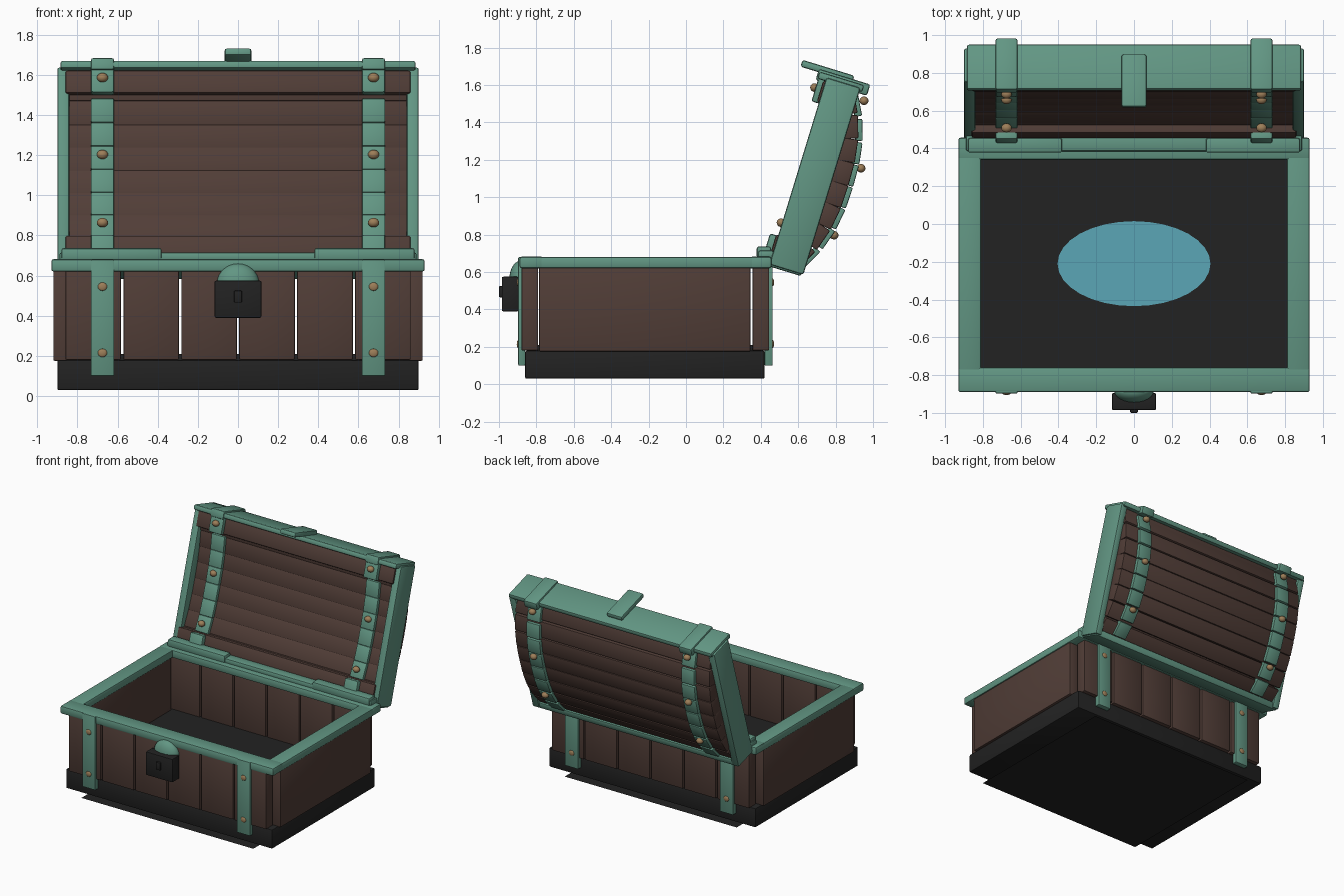
import bpy, bmesh, math
from mathutils import Matrix, Vector

if "Cube" in bpy.data.objects:
    bpy.data.objects.remove(bpy.data.objects["Cube"])


def material(name, rgb):
    m = bpy.data.materials.new(name)
    m.diffuse_color = (*rgb, 1)
    m.use_nodes = True
    m.node_tree.nodes["Principled BSDF"].inputs["Base Color"].default_value = m.diffuse_color
    return m


WOOD = material("brown wood", (0.082, 0.047, 0.038))
GREEN = material("green metal", (0.122, 0.305, 0.228))
BLACK = material("black iron", (0.016, 0.016, 0.016))
BRASS = material("brass", (0.34, 0.21, 0.10))
BLUE = material("pale blue", (0.105, 0.38, 0.47))

# Lid frame: local x = width, y = outward from the lid, z = up along the lid
LID = Matrix.Translation((0, 0.45, 0.655)) @ Matrix.Rotation(math.radians(-17), 4, 'X')
WORLD = Matrix.Identity(4)


def finish(name, bm, mat, frame):
    me = bpy.data.meshes.new(name)
    bm.transform(frame)
    bm.to_mesh(me)
    bm.free()
    me.materials.append(mat)
    ob = bpy.data.objects.new(name, me)
    bpy.context.collection.objects.link(ob)
    return ob


def box(name, x, y, z, mat, frame=WORLD, bevel=0.012, tilt=0):
    """Bevelled box from (min, max) ranges, tilted about its own x axis."""
    r = (x, y, z)
    bm = bmesh.new()
    bmesh.ops.create_cube(bm, size=1)
    bmesh.ops.scale(bm, vec=[b - a for a, b in r], verts=bm.verts)
    if bevel:
        bmesh.ops.bevel(bm, geom=bm.edges[:], offset=bevel, segments=2,
                        profile=0.5, affect='EDGES')
    centre = Vector([(a + b) / 2 for a, b in r])
    bm.transform(Matrix.Translation(centre) @ Matrix.Rotation(tilt, 4, 'X'))
    return finish(name, bm, mat, frame)


def ball(name, centre, radii, mat, frame=WORLD, seg=16):
    bm = bmesh.new()
    bmesh.ops.create_uvsphere(bm, u_segments=seg, v_segments=seg // 2 + 2, radius=1)
    bmesh.ops.scale(bm, vec=radii, verts=bm.verts)
    bmesh.ops.translate(bm, vec=centre, verts=bm.verts)
    return finish(name, bm, mat, frame)


def strap_x(s):
    return tuple(sorted((s * 0.617, s * 0.733)))


def side(s, a, b):
    return tuple(sorted((s * a, s * b)))


# ---- Base, floor and ground sheet
box("base", (-0.9, 0.9), (-0.86, 0.42), (0.03, 0.18), BLACK, bevel=0.008)
box("floor", (-0.84, 0.84), (-0.80, 0.38), (0.15, 0.21), BLACK, bevel=0)
bm = bmesh.new()
bmesh.ops.create_grid(bm, x_segments=1, y_segments=1, size=1)
bmesh.ops.scale(bm, vec=(0.75, 0.66, 1), verts=bm.verts)
bmesh.ops.translate(bm, vec=(0, -0.22, 0), verts=bm.verts)
finish("ground_sheet", bm, BLACK, WORLD)

# Pale oval lying on the floor
bm = bmesh.new()
bmesh.ops.create_circle(bm, cap_ends=True, segments=32, radius=1)
bmesh.ops.scale(bm, vec=(0.405, 0.225, 1), verts=bm.verts)
bmesh.ops.translate(bm, vec=(0, -0.21, 0.215), verts=bm.verts)
finish("floor_oval", bm, BLUE, WORLD)

# ---- Walls: six planks front and back, one board per side
for name, y in (("front_plank", (-0.88, -0.79)), ("back_plank", (0.355, 0.445))):
    for i in range(6):
        x0 = -0.866 + i * 0.2887
        box(name, (x0 + 0.006, x0 + 0.2827), y, (0.18, 0.63), WOOD, bevel=0.008)
for s in (-1, 1):
    box("side_board", side(s, 0.82, 0.92), (-0.785, 0.345), (0.175, 0.63), WOOD, bevel=0.008)

# ---- Rim
for y in ((-0.89, -0.76), (0.34, 0.457)):
    box("rim_long", (-0.93, 0.93), y, (0.62, 0.682), GREEN)
for s in (-1, 1):
    box("rim_side", side(s, 0.81, 0.93), (-0.885, 0.452), (0.62, 0.681), GREEN)

# ---- Straps and rivets on the body
for s in (-1, 1):
    for name, y, out in (("front_strap", (-0.897, -0.86), -0.897),
                         ("back_strap", (0.42, 0.463), 0.463)):
        box(name, strap_x(s), y, (0.10, 0.68 if out < 0 else 0.64), GREEN, bevel=0.006)
        for z in (0.215, 0.545):
            ball("body_rivet", (s * 0.675, out, z), (0.023, 0.008, 0.021), BRASS, seg=12)

# ---- Lock
box("lock_body", (-0.117, 0.117), (-0.985, -0.895), (0.39, 0.575), BLACK, bevel=0.008)
box("lock_key_plate", (-0.02, 0.02), (-1.0, -0.97), (0.465, 0.525), BLACK, bevel=0.006)
ball("lock_dome", (0, -0.885, 0.56), (0.105, 0.06, 0.1), GREEN, seg=24)

# ---- Hinge bar
box("hinge_bar", (-0.89, 0.89), (0.385, 0.47), (0.67, 0.715), GREEN)
for s in (-1, 1):
    box("hinge_plate", side(s, 0.38, 0.88), (0.378, 0.455), (0.675, 0.737), GREEN)

# ---- Lid frame
for s in (-1, 1):
    box("lid_end", side(s, 0.84, 0.9), (0, 0.19), (-0.015, 1.03), GREEN, LID)
box("lid_bottom_bar", (-0.89, 0.89), (0.0, 0.18), (-0.025, 0.03), GREEN, LID)
box("lid_cap", (-0.885, 0.885), (-0.045, 0.205), (1.01, 1.05), GREEN, LID)
box("lid_lower_wall", (-0.86, 0.86), (-0.012, 0.17), (0.03, 0.15), WOOD, LID)
box("lid_upper_wall", (-0.86, 0.86), (-0.012, 0.17), (0.89, 1.01), WOOD, LID)
box("lid_clasp", (-0.067, 0.067), (-0.15, 0.14), (1.045, 1.083), GREEN, LID)


# ---- Lid staves in a shallow arch, with strap pieces inside and out
def arch(u):
    return 1 - min(1.05, abs((u - 0.51) / 0.46)) ** 2.5


def inner(u):
    return 0.005 + 0.06 * arch(u)


def outer(u):
    return 0.17 + 0.11 * arch(u)


PITCH = 0.121
for i in range(8):
    u = 0.51 + (i - 3.5) * PITCH
    slope = (outer(u + 0.05) - outer(u - 0.05)) / 0.1
    a = -math.atan(slope)
    span = (u - PITCH / 2 - 0.002, u + PITCH / 2 + 0.002)
    mid = (inner(u) + outer(u)) / 2
    box("lid_stave_outer", (-0.85, 0.85), (mid, outer(u)), span, WOOD, LID, 0.007, a)
    box("lid_stave_inner", (-0.845, 0.845), (inner(u), mid + 0.01), span, WOOD, LID, 0.007, a / 2)
    for s in (-1, 1):
        box("lid_strap_outer", strap_x(s), (outer(u) - 0.015, outer(u) + 0.026),
            (span[0] + 0.004, span[1] - 0.004), GREEN, LID, 0.007, a)
        if 0 < i < 7:
            box("lid_strap_inner", strap_x(s), (inner(u) - 0.024, inner(u) + 0.02),
                (span[0] + 0.002, span[1] - 0.002), GREEN, LID, 0.007, a / 2)

for s in (-1, 1):
    # strap ends folded over the walls and cap
    box("lid_strap_lower_end", strap_x(s), (-0.045, 0.02), (0.015, 0.145), GREEN, LID)
    box("lid_strap_upper_end", strap_x(s), (-0.04, 0.02), (0.885, 1.03), GREEN, LID)
    box("lid_strap_cap", strap_x(s), (-0.052, 0.235), (1.0, 1.063), GREEN, LID)
    # rivets inside and outside
    for n, u in ((-0.045, 0.96), (inner(0.55) - 0.026, 0.585), (-0.005, 0.217),
                 (0.228, 0.97), (0.318, 0.62), (0.285, 0.236)):
        ball("lid_rivet", (s * 0.675, n, u), (0.028, 0.024, 0.023), BRASS, LID)

# ---- Smooth the rounded parts, keep sharp edges
bpy.ops.object.select_all(action='SELECT')
bpy.context.view_layer.objects.active = bpy.context.selected_objects[0]
bpy.ops.object.shade_smooth_by_angle(angle=math.radians(35))
